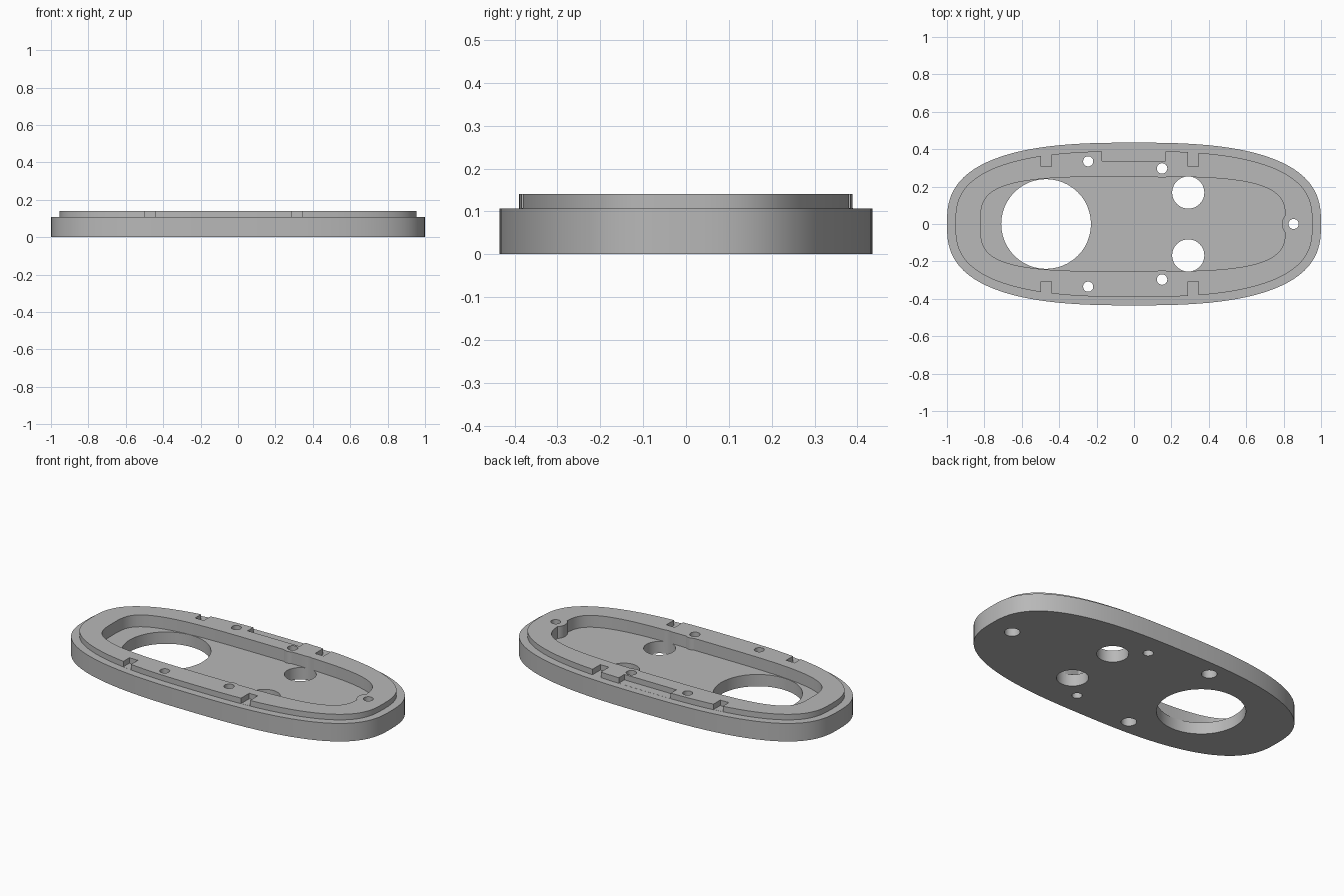
import bpy, bmesh, math
from mathutils import Vector

default = bpy.data.objects.get("Cube")
if default:
    bpy.data.objects.remove(default, do_unlink=True)

SHOULDER, TOP, FLOOR = 0.107, 0.14, 0.07

grey = bpy.data.materials.new("plain grey")
grey.use_nodes = True
colour = (0.48, 0.48, 0.48, 1)
grey.diffuse_color = colour
grey.node_tree.nodes["Principled BSDF"].inputs["Base Color"].default_value = colour


def outline(a, b, n, cx=0.0, steps=128):
    """Rounded oblong, evenly turned around its centre."""
    points = []
    for i in range(steps):
        t = 2 * math.pi * i / steps
        c, s = math.cos(t), math.sin(t)
        points.append(Vector((cx + a * math.copysign(abs(c) ** (2 / n), c),
                              b * math.copysign(abs(s) ** (2 / n), s))))
    return points


def inset(points, d):
    """Move every outline point inwards along its normal."""
    result = []
    for i, p in enumerate(points):
        t = points[(i + 1) % len(points)] - points[i - 1]
        result.append(p + Vector((-t.y, t.x)).normalized() * d)
    return result


def stack(name, layers):
    """Closed solid through a list of (outline, height) rings."""
    bm = bmesh.new()
    rings = [[bm.verts.new((p.x, p.y, z)) for p in pts] for pts, z in layers]
    for low, high in zip(rings, rings[1:]):
        for i in range(len(low)):
            j = (i + 1) % len(low)
            bm.faces.new((low[i], low[j], high[j], high[i]))
    bm.faces.new(rings[0][::-1])
    bm.faces.new(rings[-1])
    mesh = bpy.data.meshes.new(name)
    bm.to_mesh(mesh)
    bm.free()
    obj = bpy.data.objects.new(name, mesh)
    bpy.context.collection.objects.link(obj)
    mesh.materials.append(grey)
    return obj


def cylinder(name, x, y, r, z0, z1):
    pts = [p + Vector((x, y)) for p in outline(r, r, 2, steps=48)]
    return stack(name, [(pts, z0), (pts, z1)])


def box(name, x0, x1, y0, y1, z0, z1):
    pts = [Vector(p) for p in ((x0, y0), (x1, y0), (x1, y1), (x0, y1))]
    return stack(name, [(pts, z0), (pts, z1)])


def cut(target, cutter):
    mod = target.modifiers.new("cut", "BOOLEAN")
    mod.operation, mod.solver, mod.object = "DIFFERENCE", "EXACT", cutter
    bpy.context.view_layer.objects.active = target
    bpy.ops.object.modifier_apply(modifier=mod.name)
    bpy.data.objects.remove(cutter, do_unlink=True)


# Base plate with a raised, stepped-in lip
rim = outline(1.0, 0.435, 2.7)
lip = inset(rim, 0.045)
plate = stack("base_plate", [(rim, 0), (rim, SHOULDER), (lip, SHOULDER), (lip, TOP)])

# Recess, leaving screw bosses bulging from its wall
well = outline(0.815, 0.253, 3.6, cx=-0.005)
pocket = stack("pocket_cutter", [(well, FLOOR), (well, 0.3)])
for x, y, r in ((0.15, 0.295, 0.05), (0.15, -0.295, 0.05), (0.853, 0, 0.063)):
    cut(pocket, cylinder("boss", x, y, r, 0, 0.4))
cut(plate, pocket)

# Large opening and the paired side features
cut(plate, cylinder("large_opening", -0.47, 0, 0.24, -0.1, 0.3))
for side in (1, -1):
    cut(plate, cylinder("round_opening", 0.29, side * 0.168, 0.086, -0.1, 0.3))
    cut(plate, cylinder("small_screw_hole", 0.15, side * 0.297, 0.028, -0.1, 0.3))
    for x in (-0.468, 0.317):
        y0, y1 = sorted((side * 0.308, side * 0.5))
        cut(plate, box("lip_notch", x - 0.028, x + 0.028, y0, y1, SHOULDER + 0.0005, 0.3))

# Counterbored screw holes, wider underneath
for x, y in ((-0.245, 0.335), (-0.245, -0.335), (0.853, 0)):
    cut(plate, cylinder("screw_hole", x, y, 0.027, -0.1, 0.3))
    cut(plate, cylinder("counterbore", x, y, 0.042, -0.1, 0.08))

# Wide notch in the back of the lip
cut(plate, box("back_notch", -0.172, 0.168, 0.336, 0.5, SHOULDER + 0.0005, 0.3))

bpy.ops.object.select_all(action="DESELECT")
plate.select_set(True)
bpy.context.view_layer.objects.active = plate
bpy.ops.object.shade_smooth_by_angle(angle=math.radians(30))
